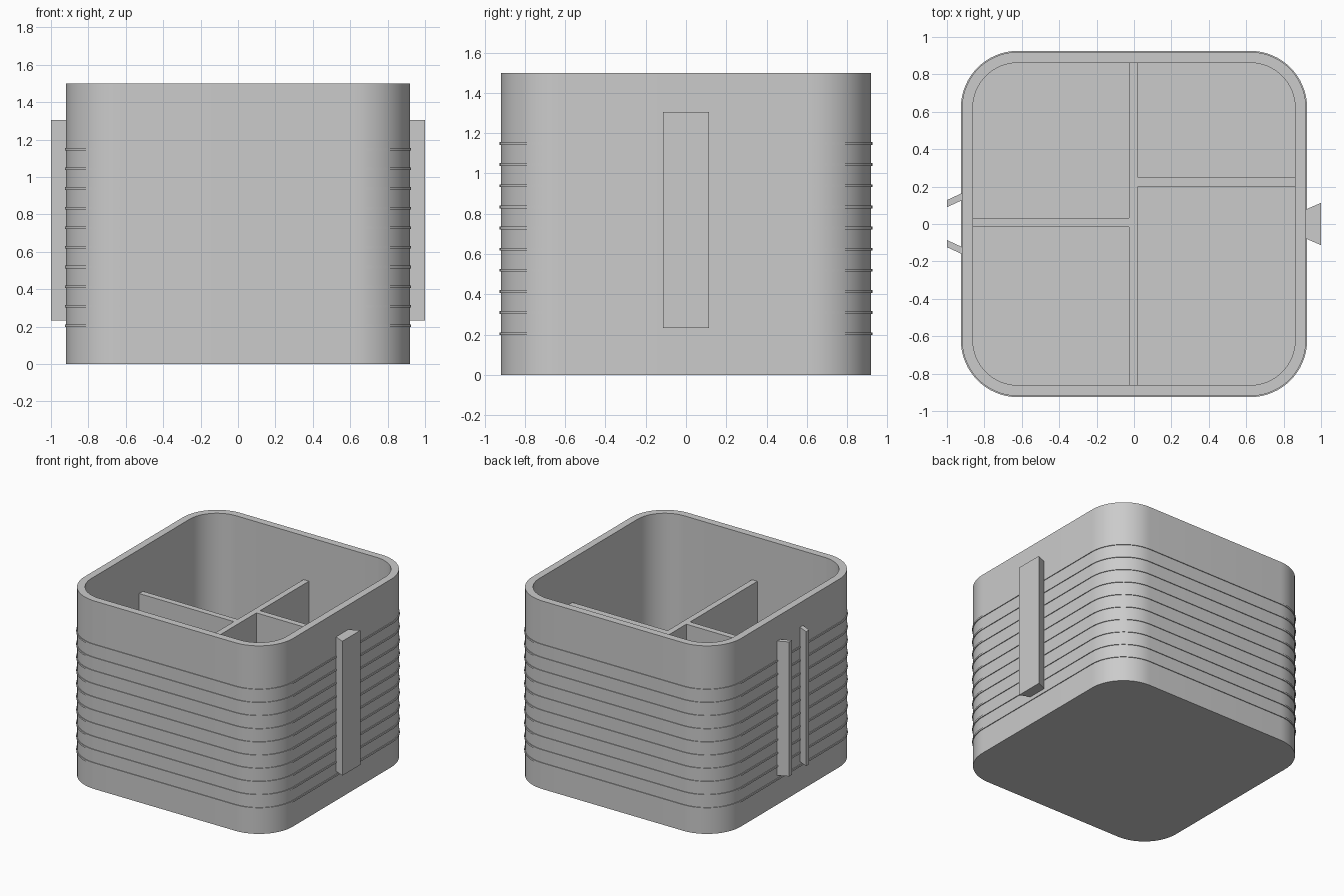
import bpy, bmesh, math

if "Cube" in bpy.data.objects:
    bpy.data.objects.remove(bpy.data.objects["Cube"])

HALF, RADIUS, WALL, HEIGHT = 0.92, 0.30, 0.058, 1.5
FLOOR, DIVIDER_TOP = 0.06, 1.15

grey = bpy.data.materials.new("light grey plastic")
grey.diffuse_color = (0.6, 0.6, 0.6, 1.0)
grey.use_nodes = True
grey.node_tree.nodes["Principled BSDF"].inputs["Base Color"].default_value = grey.diffuse_color


def rounded_square(half, radius, steps=16):
    """Anticlockwise outline of a square with round corners."""
    pts = []
    c = half - radius
    for k, (sx, sy) in enumerate([(1, 1), (-1, 1), (-1, -1), (1, -1)]):
        for i in range(steps + 1):
            a = math.pi / 2 * (k + i / steps)
            pts.append((sx * c + radius * math.cos(a), sy * c + radius * math.sin(a)))
    return pts


def loft(name, rings, closed=False):
    """Skin a list of (outline, z) rings; cap the ends or close into a loop."""
    bm = bmesh.new()
    loops = [[bm.verts.new((x, y, z)) for x, y in pts] for pts, z in rings]
    pairs = list(zip(loops, loops[1:]))
    if closed:
        pairs.append((loops[-1], loops[0]))
    else:
        bm.faces.new(loops[0])
        bm.faces.new(loops[-1])
    for a, b in pairs:
        n = len(a)
        for i in range(n):
            j = (i + 1) % n
            bm.faces.new((a[i], a[j], b[j], b[i]))
    bmesh.ops.recalc_face_normals(bm, faces=bm.faces)
    mesh = bpy.data.meshes.new(name)
    bm.to_mesh(mesh)
    bm.free()
    mesh.materials.append(grey)
    mesh.shade_smooth()
    mesh.set_sharp_from_angle(angle=math.radians(30))
    obj = bpy.data.objects.new(name, mesh)
    bpy.context.collection.objects.link(obj)
    return obj


def prism(name, pts, z0, z1):
    return loft(name, [(pts, z0), (pts, z1)])


def wall_panel(name, x0, x1, y0, y1):
    prism(name, [(x0, y0), (x1, y0), (x1, y1), (x0, y1)], FLOOR - 0.01, DIVIDER_TOP)


# Open box with a floor
outer = rounded_square(HALF, RADIUS)
inner = rounded_square(HALF - WALL, RADIUS - WALL)
loft("box_body", [(outer, 0), (outer, HEIGHT), (inner, HEIGHT), (inner, FLOOR)])

# Thin raised bands around the outside
band_out = rounded_square(HALF + 0.006, RADIUS + 0.006)
band_in = rounded_square(HALF - 0.01, RADIUS - 0.01)
for i in range(10):
    z = 0.204 + 0.105 * i
    lo, hi = z - 0.007, z + 0.007
    loft(f"band_{i + 1}", [(band_in, lo), (band_out, lo), (band_out, hi), (band_in, hi)], True)

# Inner dividers
wall_panel("long_divider", -0.026, 0.022, -0.88, 0.88)
wall_panel("left_divider", -0.88, -0.02, -0.015, 0.033)
wall_panel("right_divider", 0.02, 0.88, 0.2, 0.248)

# Dovetail rail on the right, matching pair of slanted lips on the left
Z0, Z1 = 0.233, 1.305
prism("dovetail_rail", [(0.9, -0.07), (1.0, -0.113), (1.0, 0.113), (0.9, 0.07)], Z0, Z1)
for name, s in (("back_clip_lip", 1), ("front_clip_lip", -1)):
    pts = [(-1.0, 0.088), (-1.0, 0.126), (-0.9, 0.172), (-0.9, 0.134)]
    prism(name, [(x, s * y + 0.002) for x, y in pts], Z0, Z1)
